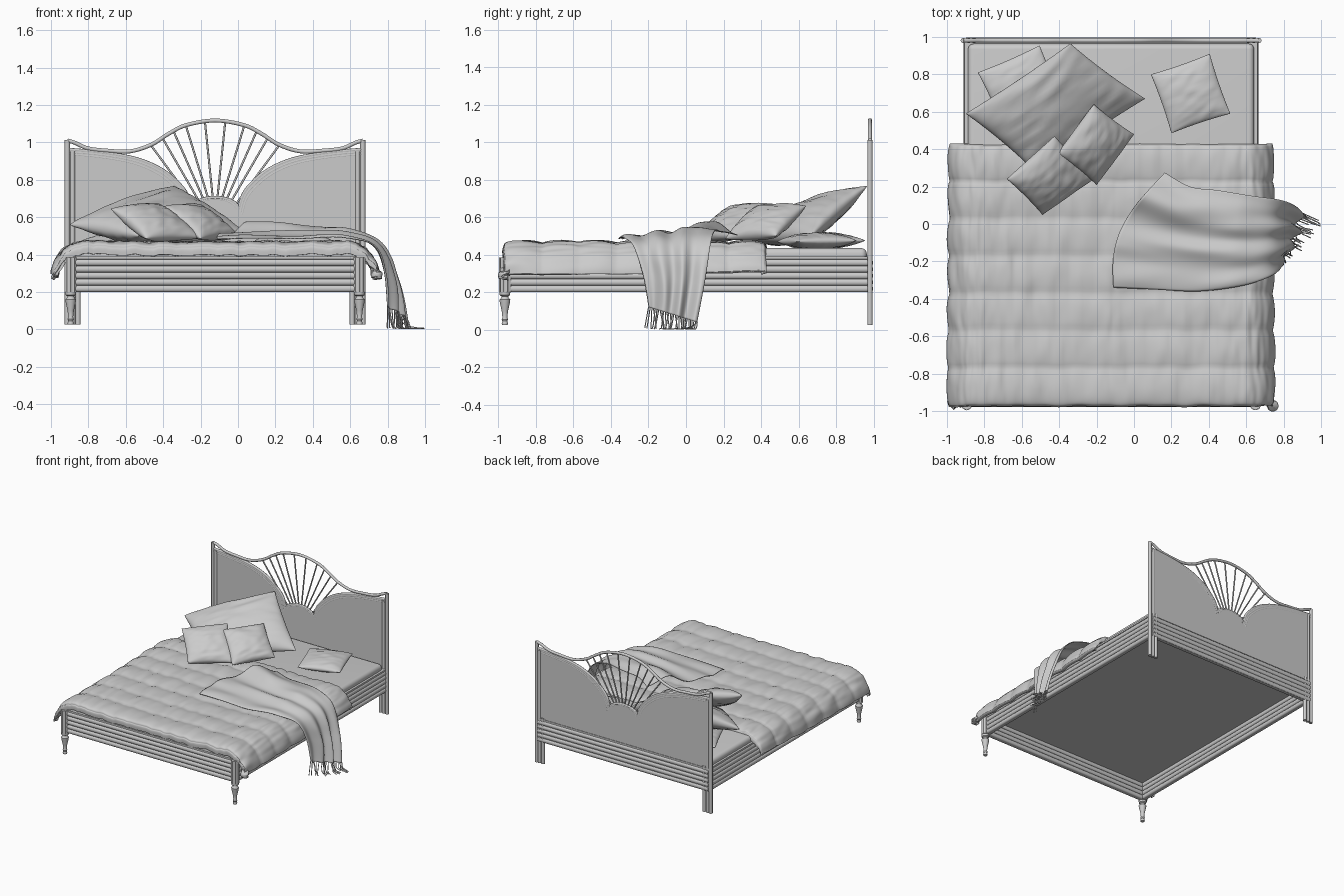
import bpy, bmesh, math, random
from mathutils import Vector, noise

if "Cube" in bpy.data.objects:
    bpy.data.objects.remove(bpy.data.objects["Cube"])

random.seed(4)
CX, HY = -0.1225, 0.981          # bed centre line, headboard depth centre


def at(pts, t):
    """Smooth curve through pts, t in 0..1."""
    n = len(pts) - 1
    k = min(int(t * n), n - 1)
    f = t * n - k
    a, b, c, d = (Vector(pts[max(0, min(n, k + o))]) for o in (-1, 0, 1, 2))
    return 0.5 * (2 * b + (c - a) * f + (2 * a - 5 * b + 4 * c - d) * f**2 + (3 * b - a - 3 * c + d) * f**3)


def finish(name, bm, closed=True, angle=40):
    if closed:
        bmesh.ops.remove_doubles(bm, verts=bm.verts, dist=1e-5)
        bmesh.ops.recalc_face_normals(bm, faces=bm.faces)
    me = bpy.data.meshes.new(name)
    bm.to_mesh(me)
    ob = bpy.data.objects.new(name, me)
    bpy.context.collection.objects.link(ob)
    smooth(ob, angle)
    return ob


def smooth(ob, angle=40):
    bpy.ops.object.select_all(action='DESELECT')
    ob.select_set(True)
    bpy.context.view_layer.objects.active = ob
    bpy.ops.object.shade_smooth_by_angle(angle=math.radians(angle))


def add_grid(bm, nu, nv, f):
    vs = [[bm.verts.new(f(i / nu, j / nv)) for j in range(nv + 1)] for i in range(nu + 1)]
    for i in range(nu):
        for j in range(nv):
            bm.faces.new((vs[i][j], vs[i + 1][j], vs[i + 1][j + 1], vs[i][j + 1]))


def sheet(name, nu, nv, f, thick):
    bm = bmesh.new()
    add_grid(bm, nu, nv, f)
    ob = finish(name, bm, False, 80)
    m = ob.modifiers.new("thickness", 'SOLIDIFY')
    m.thickness, m.offset = thick, -1
    return ob


def tubes(name, paths, r, res=3):
    cu = bpy.data.curves.new(name, 'CURVE')
    cu.dimensions, cu.bevel_depth, cu.bevel_resolution, cu.use_fill_caps = '3D', r, res, True
    for p in paths:
        sp = cu.splines.new('POLY')
        sp.points.add(len(p) - 1)
        for q, c in zip(sp.points, p):
            q.co = (*c, 1)
    ob = bpy.data.objects.new(name, cu)
    bpy.context.collection.objects.link(ob)
    bpy.ops.object.select_all(action='DESELECT')
    ob.select_set(True)
    bpy.context.view_layer.objects.active = ob
    bpy.ops.object.convert(target='MESH')
    smooth(bpy.context.object, 50)


def prism(name, prof, a, b):
    """Sweep an (outward, z) profile from a to b; outward is to the right."""
    a, b = Vector(a), Vector(b)
    t = (b - a).normalized()
    n = Vector((t.y, -t.x))
    bm = bmesh.new()
    rings = [[bm.verts.new((*(p + n * d), z)) for d, z in prof] for p in (a, b)]
    for r in rings:
        bm.faces.new(r)
    for i in range(len(prof)):
        j = (i + 1) % len(prof)
        bm.faces.new((rings[0][i], rings[0][j], rings[1][j], rings[1][i]))
    return finish(name, bm)


def lathe(name, prof, x, y, lobes=0, n=24):
    def f(u, v):
        r, z = prof[round(v * (len(prof) - 1))]
        a = u * math.tau
        r *= 1 - 0.12 * abs(math.cos(a * lobes / 2)) if lobes else 1
        return x + r * math.cos(a), y + r * math.sin(a), z
    bm = bmesh.new()
    add_grid(bm, n, len(prof) - 1, f)
    return finish(name, bm)


def box(name, lo, hi, bevel=0):
    bm = bmesh.new()
    bmesh.ops.create_cube(bm, size=1)
    for v in bm.verts:
        v.co = [l + (c + 0.5) * (h - l) for c, l, h in zip(v.co, lo, hi)]
    if bevel:
        bmesh.ops.bevel(bm, geom=bm.edges[:], offset=bevel, segments=5, profile=0.5, affect='EDGES')
    return finish(name, bm)


def hb(s, p):                     # (half offset, z) -> headboard plane
    return CX + s * p[0], HY, p[1]


# Headboard: wavy top rail
half = [(0, 1.117), (.155, 1.092), (.25, 1.045), (.34, .988), (.455, .952), (.58, .956), (.68, .968), (.75, .998), (.79, 1.01)]
rail = [(-h, z) for h, z in half[:0:-1]] + half
tubes("headboard_top_rail", [[hb(1, at(rail, i / 80)) for i in range(81)]], .011)

# Headboard: scalloped panel with a small hub arch in the middle
scallop = [(.127, .64), (.15, .72), (.2, .785), (.29, .857), (.42, .912), (.6, .945), (.79, .962)]
side = [at(scallop, i / 24) for i in range(25)]
arch = [(.127 * math.cos(a), .64 + .065 * math.sin(a)) for a in (math.pi * i / 16 for i in range(17))]
outline = [hb(-1, p) for p in side[::-1]] + [hb(1, p) for p in arch[-2:0:-1]] + [hb(1, p) for p in side]
bm = bmesh.new()
top = [bm.verts.new((x, HY - .008, z)) for x, y, z in outline]
bot = [bm.verts.new((x, HY - .008, .2)) for x, y, z in outline]
faces = [bm.faces.new((bot[i], bot[i + 1], top[i + 1], top[i])) for i in range(len(top) - 1)]
ext = bmesh.ops.extrude_face_region(bm, geom=faces)
bmesh.ops.translate(bm, vec=(0, .016, 0), verts=[g for g in ext['geom'] if isinstance(g, bmesh.types.BMVert)])
finish("headboard_panel", bm)

# Headboard: mouldings, fan spokes and ribbed posts
beads = [[hb(s, (min(p[0] + k * .009, .78), p[1] - k * .012)) for p in side] for s in (-1, 1) for k in (0, 1, 2)]
beads += [[hb(1, (h * k, .64 + (z - .64) * k)) for h, z in arch] for k in (1, .87)]
tubes("headboard_moulding", beads, .0095, 2)
spokes = []
for i in range(10):
    s = -1 + 2 * i / 9
    x = .112 * s
    spokes.append([hb(1, (x, .64 + .065 * math.sqrt(1 - (x / .127) ** 2))), hb(1, at(rail, .5 + .19 * s))])
tubes("fan_spokes", spokes, .0055, 2)
tubes("headboard_posts", [[hb(s, (h, .025)), hb(s, (h, z))] for s in (-1, 1)
                          for h, z in ((.79, 1.012), (.762, .95), (.733, .4))], .0145)

# Ribbed bed rails on all four sides, ribbed inside and out
ribs = [(.013 * math.cos(a), .2175 + .035 * k + .0174 * math.sin(a))
        for k in range(5) for a in (math.pi * (i / 8 - .5) for i in range(9))]
prof = ribs + [(.008, .376), (.008, .39), (-.028, .39), (-.028, .376)] + [(-.02 - d, z) for d, z in ribs[::-1]]
L, R, F, B = CX - .775, CX + .775, -.965, .985
for name, a, b in (("front_rail", (L, F), (R, F)), ("right_rail", (R, F), (R, B)),
                   ("back_rail", (R, B), (L, B)), ("left_rail", (L, B), (L, F))):
    prism(name, prof, a, b)
box("bed_base", (L + .01, F + .01, .335), (R - .01, B - .02, .36))

# Front corner posts and turned legs
leg = [(0, .025), (.015, .025), (.017, .035), (.013, .045), (.017, .055), (.013, .065), (.017, .1), (.027, .145),
       (.029, .16), (.02, .168), (.018, .178), (.028, .184), (.029, .2), (0, .2)]
for s, n in ((-1, "left"), (1, "right")):
    lathe("front_leg_" + n, leg, CX + s * .772, -.966)
    lathe("corner_post_" + n, [(0, .2), (.034, .2), (.034, .385), (0, .385)], CX + s * .772, -.962, 10, 80)

box("mattress", (CX - .765, -.94, .35), (CX + .765, .964, .435), .03)

# Channel-quilted comforter: section across, then drop at head and foot ends
across = [(0, .458), (.25, .458), (.5, .459), (.68, .461), (.76, .448), (.82, .405), (.855, .35), (.865, .295)]
along = [(-.975, -.06), (-.972, -.02), (-.935, 0), (-.7, 0), (-.4, 0), (-.1, 0), (.2, 0), (.39, 0), (.423, -.01), (.43, -.035)]


def quilt(u, v):
    s = 2 * u - 1
    a = abs(s)
    d, z = at(across, a)
    t = at(across, min(1, a + .01)) - at(across, max(0, a - .01))
    t.normalize()
    y, dz = at(along, v)
    x = math.copysign(d, s)
    puff = .015 * abs(math.sin(math.pi * (y - .43) / .2)) ** .5 - .005
    puff += .011 * noise.noise((x * 18, y * 3, z * 14)) + .006 * noise.noise((x * 38, y * 8, 3))
    drop = max(0, a - .6) / .4
    z += dz * (1 - drop * .5) + .045 * drop ** 3 * max(0, y + .1)
    return CX + math.copysign(d - t.y * puff, s), y + .008 * noise.noise((x * 9, y, 7)), z + t.x * puff


sheet("comforter", 150, 150, quilt, .03)


# Pillows from four corners
def pillow(name, tl, tr, br, bl, t, seed):
    tl, tr, br, bl = map(Vector, (tl, tr, br, bl))
    n = (br - bl).cross(tl - bl).normalized()
    bm = bmesh.new()
    for side in (1, -1):
        def f(u, v):
            u, v = (math.sin(math.pi * (c - .5)) for c in (u, v))
            thick = t * max(0, (1 - u * u) * (1 - v * v)) ** .45
            a = (u * (1 - .03 * (1 - v * v)) + 1) / 2
            b = (v * (1 - .03 * (1 - u * u)) + 1) / 2
            p = bl.lerp(br, a).lerp(tl.lerp(tr, a), b)
            w = 1 + .16 * noise.noise((u * 1.5 + v * 2, v * 5 - u * 2, seed))
            return p + n * side * thick * w
        add_grid(bm, 32, 32, f)
    finish(name, bm, True, 80)


pillow("large_pillow", (-.9, .59, .56), (-.34, .965, .765), (.06, .67, .5), (-.53, .28, .5), .1, 1)
pillow("flat_pillow_left", (-.835, .81, .475), (-.505, .955, .475), (-.355, .63, .475), (-.685, .48, .475), .045, 2)
pillow("flat_pillow_right", (.09, .8, .475), (.405, .91, .475), (.515, .59, .47), (.2, .485, .47), .045, 3)
pillow("small_pillow_left", (-.68, .24, .645), (-.425, .47, .67), (-.2, .25, .49), (-.49, .05, .485), .065, 4)
pillow("small_pillow_right", (-.41, .375, .655), (-.215, .64, .66), (0, .48, .5), (-.2, .21, .485), .065, 5)

# Throw blanket draped over the right side
lo = [(-.11, -.34, .48), (.1, -.35, .482), (.35, -.36, .482), (.58, -.33, .482), (.72, -.28, .44), (.775, -.23, .29), (.79, -.2, .12)]
hi = [(.165, .275, .49), (.3, .2, .5), (.45, .18, .5), (.63, .15, .5), (.75, .13, .44), (.82, .1, .25), (.865, .06, .04)]


def throw(u, v):
    p = at(lo, u).lerp(at(hi, u), v)
    p.x -= .1 * math.sin(math.pi * v) * (1 - u) ** 6
    fold = .5 + .5 * math.sin(v * 19 + 2.5 * u + 1.5 * noise.noise((u * 3, v * 2, 1)))
    amp = .012 + .035 * u * v ** .3 + .01 * noise.noise((u * 5, v * 5, 0))
    bump = .07 * math.exp(-((v - .82) / .13) ** 2) * max(0, 1 - u * 1.2) + .02 * math.sin(math.pi * v)
    k = min(1, max(0, (u - .45) / .3))
    return p + Vector((k, 0, 1 - k)) * (fold * amp + bump)


sheet("throw_blanket", 70, 60, throw, .005)

# Fringe hanging from the blanket end, trailing on the floor
strands = []
for i in range(30):
    v = i / 29
    p = throw(1, v)
    sx, sy = random.uniform(-.1, .25), random.uniform(-.25, .25)
    path = []
    for k in range(6):
        z = p.z - .022 * k
        spill = max(0, .006 - z)
        path.append((min(.997, p.x + sx * .02 * k + spill), p.y + sy * .02 * k - .4 * spill, max(.004, z)))
    strands.append(path)
strands.append([(.87, .06, .04), (.92, .03, .015), (.96, 0, .008), (.997, -.01, .006)])
tubes("blanket_fringe", strands, .003, 1)
